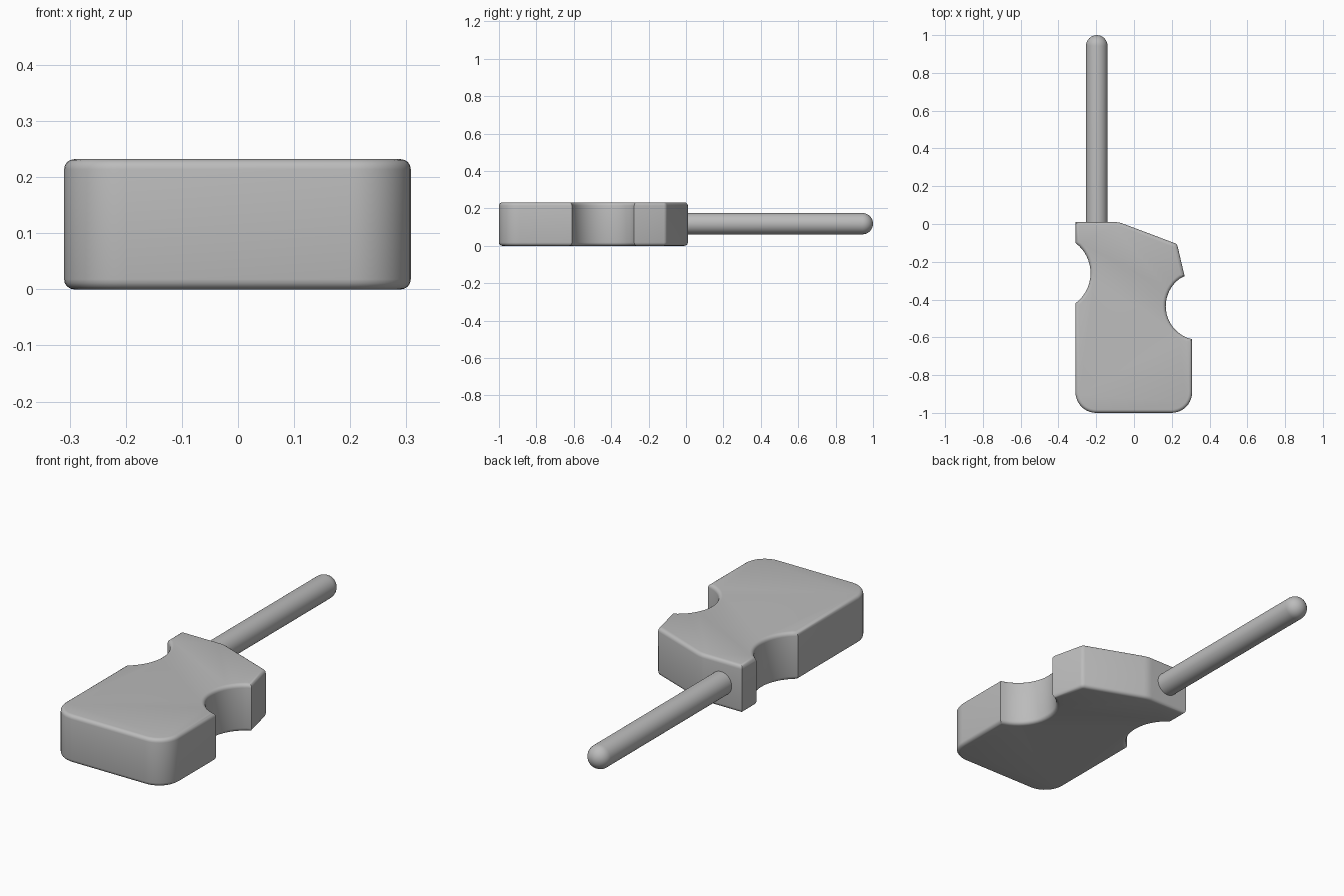
import bpy, bmesh, math
from mathutils import Vector, Matrix

if "Cube" in bpy.data.objects:
    bpy.data.objects.remove(bpy.data.objects["Cube"], do_unlink=True)

HEIGHT = 0.232
RIM = 0.018

grey = bpy.data.materials.new("plain_grey")
grey.use_nodes = True
colour = (0.5, 0.5, 0.5, 1)
grey.diffuse_color = colour
grey.node_tree.nodes["Principled BSDF"].inputs["Base Color"].default_value = colour


def finish(name, bm):
    bmesh.ops.recalc_face_normals(bm, faces=bm.faces)
    mesh = bpy.data.meshes.new(name)
    bm.to_mesh(mesh)
    bm.free()
    mesh.materials.append(grey)
    obj = bpy.data.objects.new(name, mesh)
    bpy.context.collection.objects.link(obj)
    bpy.ops.object.select_all(action="DESELECT")
    obj.select_set(True)
    bpy.context.view_layer.objects.active = obj
    bpy.ops.object.shade_smooth_by_angle(angle=math.radians(32))
    return obj


def arc(cx, cy, r, start, end, steps):
    """Points along an arc, angles in radians."""
    angles = [start + (end - start) * i / steps for i in range(steps + 1)]
    return [Vector((cx + r * math.cos(a), cy + r * math.sin(a))) for a in angles]


def fillet(before, corner, after, r, steps):
    """Round one outline corner with a tangent arc."""
    p = Vector(corner)
    u, v = (Vector(before) - p).normalized(), (Vector(after) - p).normalized()
    half = u.angle(v) / 2
    centre = p + (u + v).normalized() * (r / math.sin(half))
    a, b = p + u * (r / math.tan(half)) - centre, p + v * (r / math.tan(half)) - centre
    turn = math.atan2(a.x * b.y - a.y * b.x, a.dot(b))
    return [centre + Matrix.Rotation(turn * i / steps, 2) @ a for i in range(steps + 1)]


# Handle outline, anticlockwise from the front left-hand corner
left_x, right_x, back_y, front_y = -0.31, 0.308, 0.01, -1.0
shoulder, slope_end, hip = (-0.08, back_y), (0.228, -0.106), (0.268, -0.277)
thumb = math.asin(0.16 / 0.2)
top_angle = math.atan2(0.16, -0.082)
low_angle = math.atan2(-0.175, -0.042) + 2 * math.pi

outline = arc(left_x + 0.11, front_y + 0.11, 0.11, math.pi, 1.5 * math.pi, 10)
outline += arc(right_x - 0.11, front_y + 0.11, 0.11, -0.5 * math.pi, 0, 10)
outline += [Vector((right_x, -0.61))]
outline += arc(0.348, -0.435, 0.18, low_angle, top_angle, 20)[1:-1]
outline += [Vector(hip)]
outline += fillet(hip, slope_end, shoulder, 0.024, 3)
outline += fillet(slope_end, shoulder, (left_x, back_y), 0.12, 4)
outline += [Vector((left_x, back_y))]
outline += arc(-0.43, -0.26, 0.2, thumb, -thumb, 16)

# Handle: extruded outline with rounded upper and lower rims
bm = bmesh.new()
base = bm.faces.new([bm.verts.new((p.x, p.y, 0)) for p in outline])
extruded = bmesh.ops.extrude_face_region(bm, geom=[base], use_keep_orig=True)
bmesh.ops.translate(bm, vec=(0, 0, HEIGHT),
                    verts=[g for g in extruded["geom"] if isinstance(g, bmesh.types.BMVert)])
rims = [e for e in bm.edges if abs(e.verts[0].co.z - e.verts[1].co.z) < 1e-5]
bmesh.ops.bevel(bm, geom=rims, offset=RIM, segments=4, profile=0.5,
                affect="EDGES", clamp_overlap=True)
finish("handle", bm)

# Shaft: lathed rod with a domed tip
radius = 0.057
profile = [(radius, -0.05)]
profile += [(radius * math.cos(a), 1 - radius + radius * math.sin(a))
            for a in (math.pi / 2 * i / 8 for i in range(9))]
bm = bmesh.new()
verts = [bm.verts.new((x, y, 0)) for x, y in profile]
edges = [bm.edges.new(pair) for pair in zip(verts, verts[1:])]
bmesh.ops.spin(bm, geom=verts + edges, cent=(0, 0, 0), axis=(0, 1, 0),
               angle=2 * math.pi, steps=40)
bmesh.ops.remove_doubles(bm, verts=bm.verts, dist=1e-4)
bmesh.ops.holes_fill(bm, edges=[e for e in bm.edges if e.is_boundary], sides=0)
bmesh.ops.translate(bm, vec=(-0.197, 0, 0.118), verts=bm.verts)
finish("shaft", bm)
